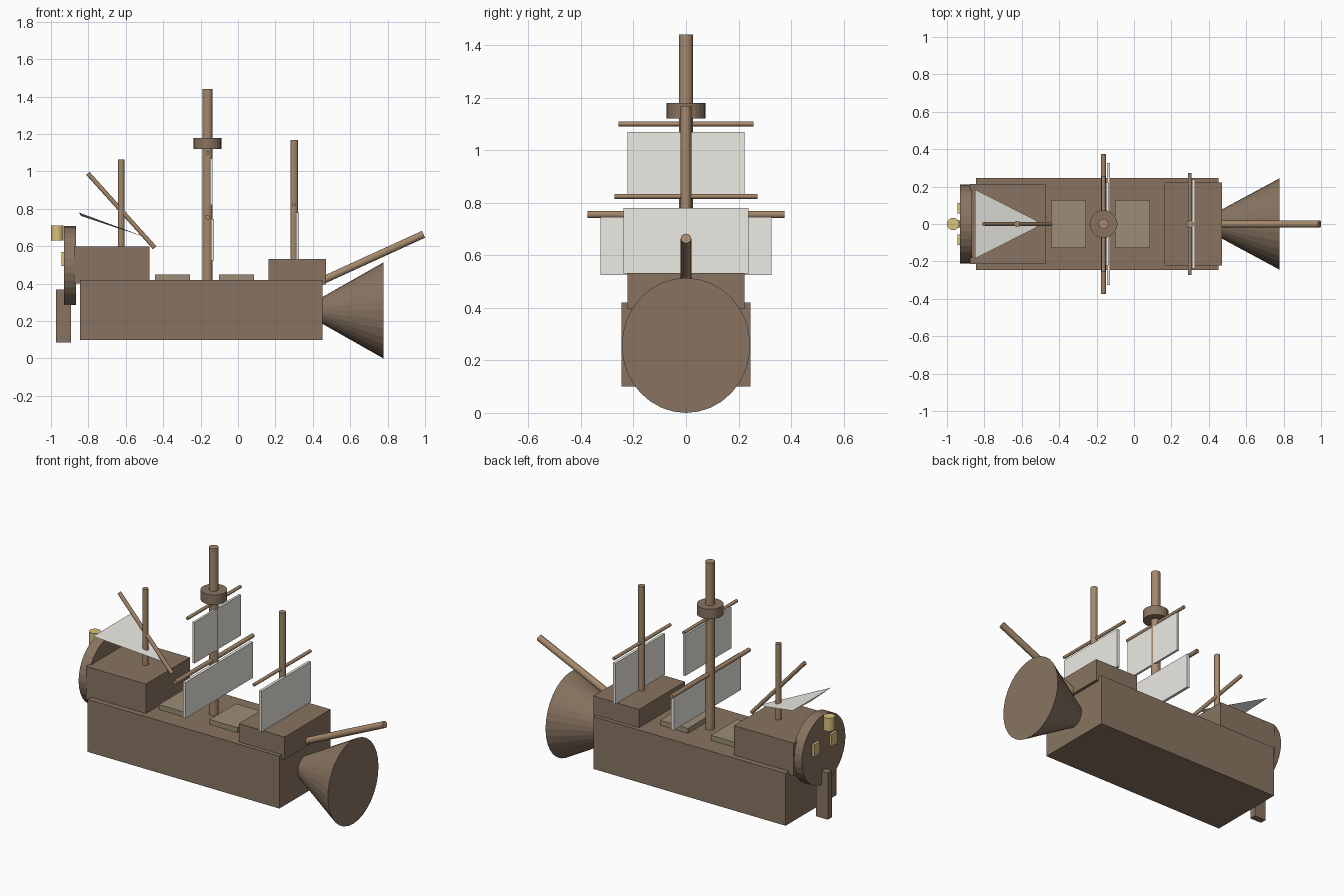
import bpy, bmesh
from mathutils import Vector, Matrix

if "Cube" in bpy.data.objects:
    bpy.data.objects.remove(bpy.data.objects["Cube"])


def material(name, rgb):
    m = bpy.data.materials.new(name)
    m.diffuse_color = (*rgb, 1)
    m.use_nodes = True
    m.node_tree.nodes["Principled BSDF"].inputs["Base Color"].default_value = m.diffuse_color
    return m


HULL = material("hull_wood", (0.25, 0.175, 0.12))
SPAR = material("spar_wood", (0.38, 0.25, 0.15))
HATCH = material("hatch_wood", (0.33, 0.27, 0.18))
CLOTH = material("sail_cloth", (0.85, 0.83, 0.78))
BRASS = material("brass", (0.68, 0.54, 0.20))


def finish(name, bm, mat):
    bmesh.ops.recalc_face_normals(bm, faces=bm.faces)
    me = bpy.data.meshes.new(name)
    bm.to_mesh(me)
    bm.free()
    me.materials.append(mat)
    ob = bpy.data.objects.new(name, me)
    bpy.context.collection.objects.link(ob)
    return ob


def box(name, x, y, z, mat):
    """Box from (min, max) ranges."""
    bm = bmesh.new()
    bmesh.ops.create_cube(bm, size=1)
    size = [b - a for a, b in (x, y, z)]
    mid = [(a + b) / 2 for a, b in (x, y, z)]
    bm.transform(Matrix.Translation(mid) @ Matrix.Diagonal((*size, 1)))
    return finish(name, bm, mat)


def rod(name, a, b, r1, mat, r2=None, sides=16):
    """Cylinder or cone running from point a to point b."""
    a, b = Vector(a), Vector(b)
    bm = bmesh.new()
    bmesh.ops.create_cone(bm, cap_ends=True, segments=sides, radius1=r1,
                          radius2=r1 if r2 is None else r2, depth=(b - a).length)
    turn = (b - a).to_track_quat('Z', 'Y').to_matrix().to_4x4()
    bm.transform(Matrix.Translation((a + b) / 2) @ turn)
    return finish(name, bm, mat)


def sym(w):
    return (-w, w)


# Hull, castles and deck hatches
box("hull", (-0.845, 0.452), sym(0.246), (0.10, 0.42), HULL)
box("aft_castle", (-0.877, -0.473), sym(0.213), (0.40, 0.60), HULL)
box("fore_castle", (0.162, 0.47), sym(0.222), (0.395, 0.532), HULL)
for name, x in (("aft_hatch", (-0.445, -0.257)), ("fore_hatch", (-0.102, 0.085))):
    box(name, x, sym(0.127), (0.41, 0.45), HATCH)

# Flared bow cone, slightly narrower than tall
bow = rod("bow", (0.325, 0, 0.257), (0.778, 0, 0.257), 0.0, HULL, 0.257, 32)
bow.data.transform(Matrix.Diagonal((1, 0.95, 1, 1)))

# Stern: round transom, rudder, windows, lantern
rod("transom", (-0.93, 0, 0.497), (-0.866, 0, 0.497), 0.21, HULL, sides=32)
box("rudder", (-0.972, -0.892), sym(0.02), (0.085, 0.37), HULL)
for name, s in (("left_window", 1), ("right_window", -1)):
    box(name, (-0.945, -0.92), sorted((s * 0.055, s * 0.112)), (0.495, 0.57), BRASS)
rod("lantern", (-0.967, 0, 0.63), (-0.967, 0, 0.71), 0.033, BRASS)

# Masts, crow's nest and bowsprit
for name, x, top, base, r in (("main_mast", -0.163, 1.44, 0.40, 0.027),
                              ("fore_mast", 0.30, 1.168, 0.50, 0.02),
                              ("mizzen_mast", -0.625, 1.063, 0.57, 0.017)):
    rod(name, (x, 0, base), (x, 0, top), r, SPAR)
rod("lookout_basket", (-0.163, 0, 1.12), (-0.163, 0, 1.18), 0.074, HULL, sides=24)
rod("bowsprit", (0.43, 0, 0.407), (0.992, 0, 0.664), 0.02, SPAR)

# Yards with square sails: x, z, half length, radius
for name, x, z, w, r in (("main_yard", -0.163, 0.755, 0.375, 0.013),
                         ("main_top_yard", -0.163, 1.10, 0.256, 0.01),
                         ("fore_yard", 0.298, 0.824, 0.272, 0.01)):
    rod(name, (x, -w, z), (x, w, z), r, SPAR, sides=12)
box("main_sail", (-0.145, -0.127), sym(0.325), (0.525, 0.745), CLOTH)
box("main_top_sail", (-0.151, -0.137), sym(0.223), (0.82, 1.07), CLOTH)
box("fore_sail", (0.309, 0.326), sym(0.238), (0.53, 0.78), CLOTH)

# Slanted mizzen yard and its thin triangular sail
rod("mizzen_yard", (-0.803, 0, 0.99), (-0.445, 0, 0.592), 0.012, SPAR, sides=12)
bm = bmesh.new()
for co in ((-0.85, -0.185, 0.78), (-0.85, 0.185, 0.78), (-0.84, 0, 0.762), (-0.485, 0, 0.645)):
    bm.verts.new(co)
bmesh.ops.convex_hull(bm, input=bm.verts)
finish("mizzen_sail", bm, CLOTH)
